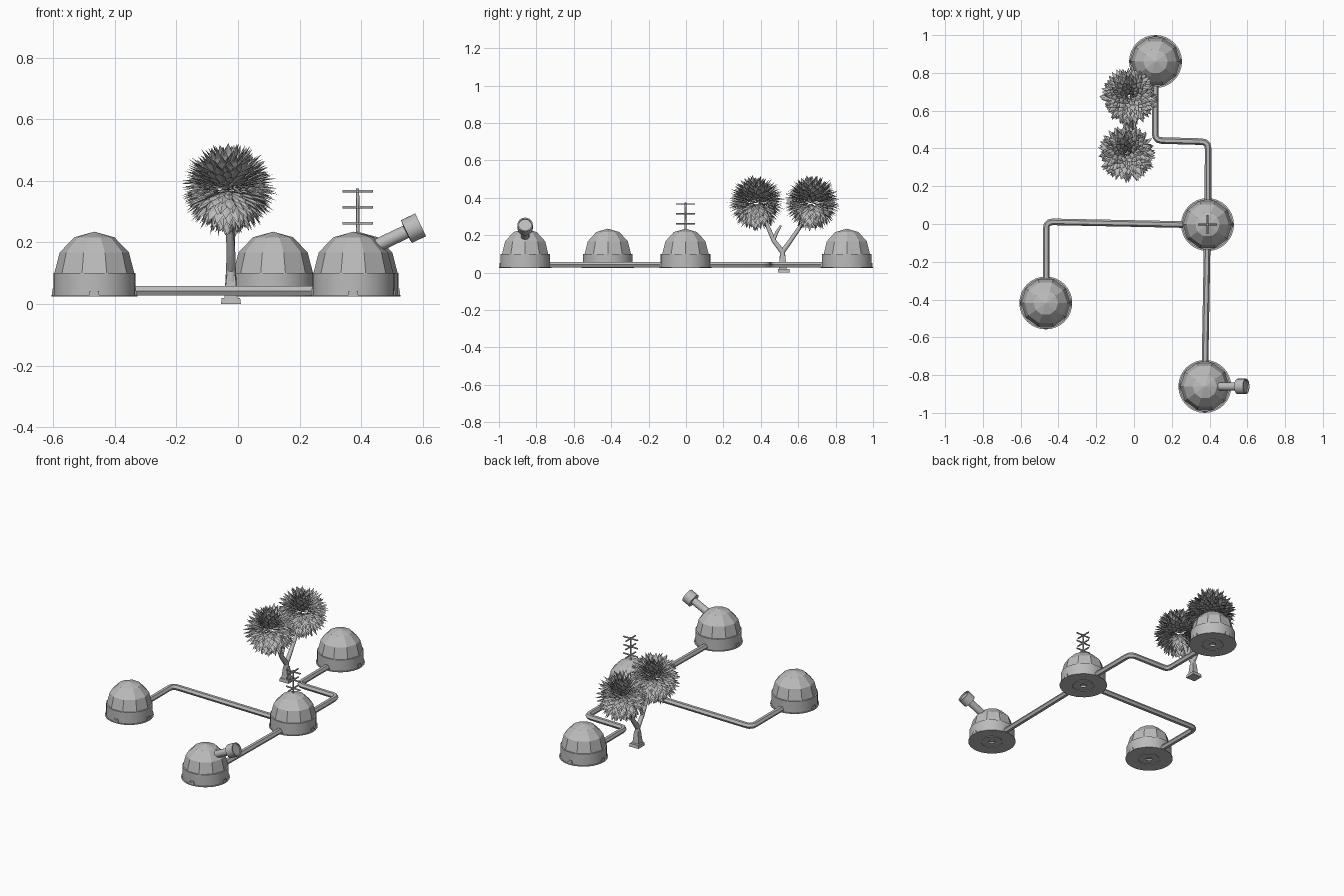
import bpy, bmesh, math, random
from mathutils import Vector, Matrix

cube = bpy.data.objects.get("Cube")
if cube:
    bpy.data.objects.remove(cube, do_unlink=True)
random.seed(4)

grey = bpy.data.materials.new("plain_grey")
grey.use_nodes = True
grey.diffuse_color = (0.5, 0.5, 0.5, 1)
bsdf = next(n for n in grey.node_tree.nodes if n.type == 'BSDF_PRINCIPLED')
bsdf.inputs["Base Color"].default_value = (0.5, 0.5, 0.5, 1)


def finish(obj, smooth=False):
    obj.data.materials.append(grey)
    if smooth:
        bpy.ops.object.select_all(action='DESELECT')
        obj.select_set(True)
        bpy.context.view_layer.objects.active = obj
        bpy.ops.object.shade_smooth_by_angle(angle=math.radians(35))
    return obj


def from_bmesh(name, bm, matrix=Matrix(), smooth=False):
    bmesh.ops.recalc_face_normals(bm, faces=bm.faces)
    mesh = bpy.data.meshes.new(name)
    bm.to_mesh(mesh)
    bm.free()
    obj = bpy.data.objects.new(name, mesh)
    bpy.context.collection.objects.link(obj)
    obj.matrix_world = matrix
    return finish(obj, smooth)


def lathe(name, profile, sides, matrix=Matrix(), smooth=False):
    """Spin (radius, height) points about z."""
    bm = bmesh.new()
    verts = [bm.verts.new((r, 0, z)) for r, z in profile]
    edges = [bm.edges.new(pair) for pair in zip(verts, verts[1:])]
    bmesh.ops.spin(bm, geom=verts + edges, cent=(0, 0, 0), axis=(0, 0, 1),
                   angle=math.tau, steps=sides, use_duplicate=False)
    bmesh.ops.remove_doubles(bm, verts=bm.verts, dist=0.0002)
    return from_bmesh(name, bm, matrix, smooth)


def tube(name, points, radii, resolution=1, smooth=False):
    curve = bpy.data.curves.new(name, 'CURVE')
    curve.dimensions = '3D'
    curve.bevel_depth = 1
    curve.bevel_resolution = resolution
    curve.use_fill_caps = True
    spline = curve.splines.new('POLY')
    spline.points.add(len(points) - 1)
    for p, co, r in zip(spline.points, points, radii):
        p.co = (*co, 1)
        p.radius = r
    obj = bpy.data.objects.new(name, curve)
    bpy.context.collection.objects.link(obj)
    bpy.ops.object.select_all(action='DESELECT')
    obj.select_set(True)
    bpy.context.view_layer.objects.active = obj
    bpy.ops.object.convert(target='MESH')
    return finish(bpy.context.view_layer.objects.active, smooth)


# Domed buildings: wall with base plate, faceted roof and four ports
FLOOR, EAVE, R = 0.025, 0.10, 0.13
domes = {"west": (-0.467, -0.418), "hub": (0.389, -0.003),
         "front": (0.375, -0.86), "back": (0.114, 0.86)}

for name, (x, y) in domes.items():
    place = Matrix.Translation((x, y, 0))
    lathe(name + "_wall",
          [(0.018, FLOOR), (0.06, FLOOR), (0.06, FLOOR + 0.004),
           (0.066, FLOOR + 0.004), (0.066, FLOOR), (0.14, FLOOR),
           (0.14, FLOOR + 0.004), (0.133, FLOOR + 0.004),
           (0.133, EAVE), (0.12, EAVE)], 32, place, True)
    arc = [math.radians(a) for a in (0, 30, 60, 90)]
    lathe(name + "_roof",
          [(R * math.cos(a), EAVE + 0.135 * math.sin(a)) for a in arc], 10, place)
    bm = bmesh.new()
    for k in range(4):
        turn = Matrix.Rotation(k * math.pi / 2, 4, 'Z')
        for width, height, depth in ((0.030, 0.018, 0.010), (0.022, 0.026, 0.008)):
            bmesh.ops.create_cube(bm, size=1, matrix=turn
                                  @ Matrix.Translation((0.132, 0, FLOOR + height / 2))
                                  @ Matrix.Diagonal((depth, width, height, 1)))
    from_bmesh(name + "_ports", bm, place)


# Connecting pipes with rounded elbows
def corridor(name, path):
    pts = [Vector((x, y, 0.043)) for x, y in path]
    out = [pts[0]]
    for a, b, c in zip(pts, pts[1:], pts[2:]):
        p, q = b + (a - b).normalized() * 0.035, b + (c - b).normalized() * 0.035
        for t in (0, 0.33, 0.67, 1):
            out.append(p.lerp(b, t).lerp(b.lerp(q, t), t))
    out.append(pts[-1])
    tube(name, out, [0.0175] * len(out), 1, True)


corridor("west_corridor", [(0.27, -0.003), (-0.465, 0.012), (-0.465, -0.30)])
corridor("front_corridor", [(0.387, -0.12), (0.376, -0.74)])
corridor("back_corridor", [(0.392, 0.11), (0.392, 0.435), (0.112, 0.443), (0.112, 0.745)])

# Telescope on the front dome
aim = Vector((0.9, 0, 0.43)).to_track_quat('Z', 'Y').to_matrix().to_4x4()
lathe("telescope",
      [(0, 0), (0.022, 0), (0.022, 0.145), (0.041, 0.147), (0.041, 0.198),
       (0.034, 0.198), (0.034, 0.190), (0, 0.190)], 20,
      Matrix.Translation((0.415, -0.86, 0.172)) @ aim, True)

# Antenna on the hub dome
hx, hy = domes["hub"]
tube("antenna_mast", [(hx, hy, 0.22), (hx, hy, 0.375)], [0.006, 0.005])
for i, z in enumerate((0.262, 0.315, 0.367)):
    for dx, dy in ((0.05, 0), (0, 0.05)):
        tube(f"antenna_bar_{i}", [(hx - dx, hy - dy, z), (hx + dx, hy + dy, z)],
             [0.0045] * 2)

# Tree trunk and branches
tx = -0.023
bm = bmesh.new()
bmesh.ops.create_cone(bm, cap_ends=True, segments=4, radius1=0.046, radius2=0.042, depth=0.02,
                      matrix=Matrix.Translation((tx, 0.523, 0.01)) @ Matrix.Rotation(math.pi / 4, 4, 'Z'))
bmesh.ops.create_cone(bm, cap_ends=True, segments=4, radius1=0.030, radius2=0.02, depth=0.075,
                      matrix=Matrix.Translation((tx, 0.517, 0.055)) @ Matrix.Rotation(math.pi / 4, 4, 'Z'))
from_bmesh("tree_foot", bm)
tube("tree_trunk", [(tx, 0.517, 0.06), (tx, 0.515, 0.125)], [0.019, 0.015])
tube("near_branch", [(tx, 0.516, 0.11), (tx, 0.47, 0.17), (tx - 0.005, 0.435, 0.25),
                     (tx - 0.015, 0.38, 0.36)], [0.016, 0.014, 0.012, 0.009])
tube("far_branch", [(tx, 0.514, 0.11), (tx, 0.555, 0.165), (tx, 0.61, 0.245),
                    (tx, 0.67, 0.36)], [0.016, 0.014, 0.012, 0.009])
tube("stub_branch", [(tx, 0.468, 0.175), (tx, 0.485, 0.215), (tx, 0.508, 0.253)],
     [0.012, 0.010, 0.006])


# Crowns: pointed leaves radiating from a core, folded along the midrib
def crown(name, centre, count=330):
    bm = bmesh.new()
    for i in range(count):
        up = 1 - 2 * (i + 0.5) / count
        angle = i * math.pi * (3 - math.sqrt(5)) + random.uniform(-0.1, 0.1)
        flat = math.sqrt(1 - up * up)
        out = Vector((flat * math.cos(angle), flat * math.sin(angle), up))
        side = Vector((-math.sin(angle), math.cos(angle), 0))
        top = out.cross(side)
        reach = random.uniform(0.135, 0.16)
        width = random.uniform(0.014, 0.019)
        base, mid, tip = (bm.verts.new(out * (reach * f) + top * h)
                          for f, h in ((0.35, 0), (0.75, 0.005), (1, -0.004)))
        for s in (-1, 1):
            edge = bm.verts.new(out * reach * 0.74 + side * width * s)
            low = bm.verts.new(out * reach * 0.4 + side * width * s * 0.5)
            bm.faces.new((base, low, edge, mid))
            bm.faces.new((mid, edge, tip))
    from_bmesh(name, bm, Matrix.Translation(centre))


crown("near_crown", (-0.037, 0.374, 0.372))
crown("far_crown", (-0.025, 0.675, 0.372))
